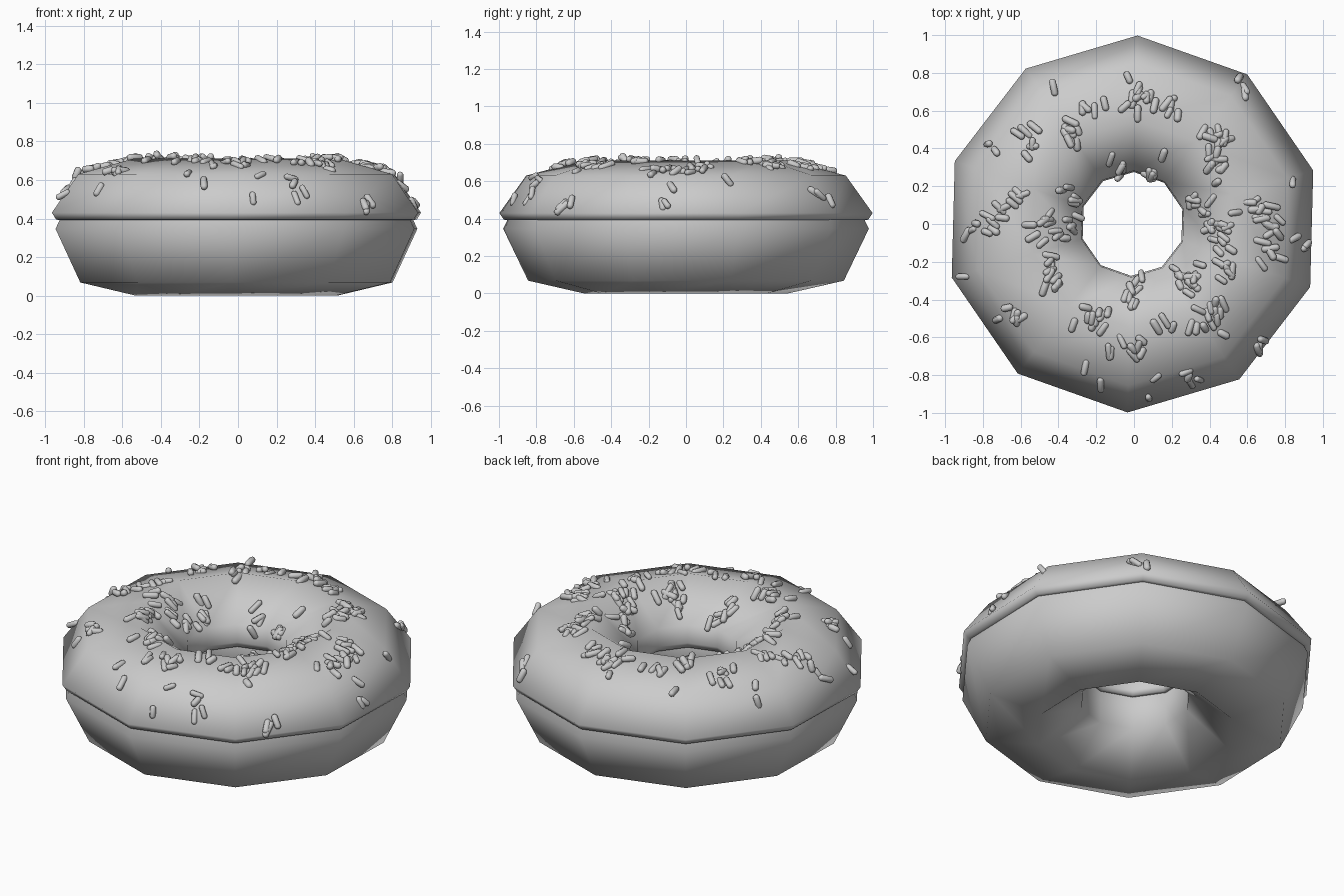
import bpy, bmesh, math, random
from mathutils import Vector, Matrix
from mathutils.bvhtree import BVHTree

if "Cube" in bpy.data.objects:
    bpy.data.objects.remove(bpy.data.objects["Cube"])

random.seed(7)
SIDES, TURN, CX = 10, math.radians(16.5), -0.008


def make_object(name, bm):
    mesh = bpy.data.meshes.new(name)
    bm.to_mesh(mesh)
    for p in mesh.polygons:
        p.use_smooth = True
    ob = bpy.data.objects.new(name, mesh)
    bpy.context.collection.objects.link(ob)
    return ob


def ring(profile):
    """Sweep a closed (radius, z) profile around the hole."""
    bm = bmesh.new()
    loops = []
    for i in range(SIDES):
        a = TURN + i * math.tau / SIDES
        loops.append([bm.verts.new((CX + r * math.cos(a), r * math.sin(a), z)) for r, z in profile])
    n = len(profile)
    for i in range(SIDES):
        p, q = loops[i], loops[(i + 1) % SIDES]
        for j in range(n):
            k = (j + 1) % n
            bm.faces.new((p[j], q[j], q[k], p[k]))
    bmesh.ops.recalc_face_normals(bm, faces=bm.faces)
    return bm


# Dough: ten sides around, seven around the tube
tube = [(0.623 + 0.355 * math.cos(k * math.tau / 7),
         0.35 + 0.355 * math.sin(k * math.tau / 7)) for k in range(7)]
low = min(z for r, z in tube)
dough = ring([(r, z - low) for r, z in tube])
make_object("dough", dough)
dough.free()

# Icing: shell over the upper half with a small lip
icing = ring([(0.945, 0.39), (0.975, 0.395), (0.998, 0.43), (0.855, 0.63), (0.55, 0.712),
              (0.282, 0.525), (0.275, 0.42), (0.283, 0.39), (0.31, 0.39),
              (0.31, 0.50), (0.545, 0.685), (0.835, 0.61)])
make_object("icing", icing)
surface = BVHTree.FromBMesh(icing)
icing.free()

# Sprinkle groups: x, y, count
groups = [
    (0, .65, 12), (.17, .63, 6), (-.33, .47, 11), (-.58, .43, 6), (-.2, .6, 4),
    (.45, .44, 12), (.45, .28, 7), (.33, .1, 7), (.45, -.02, 11), (.7, 0, 11),
    (.62, .1, 5), (.72, -.15, 4), (.48, -.25, 8), (.27, -.3, 14), (.42, -.5, 12),
    (.2, -.55, 4), (0, -.35, 9), (-.02, -.68, 8), (-.22, -.5, 10), (-.45, -.27, 10),
    (-.63, -.5, 7), (-.37, 0, 10), (-.5, -.03, 5), (-.73, .02, 7), (-.33, .17, 5),
    (.1, .29, 6), (-.1, .34, 4), (-.63, .17, 4), (.64, -.62, 5), (-.33, -.85, 4),
    (.1, -.88, 3), (.32, -.82, 4), (-.88, -.03, 3), (.91, -.1, 3), (.87, .2, 2),
    (-.4, .8, 1), (.57, .72, 3), (-.78, .45, 2), (-.87, -.28, 1), (-.2, -.77, 2)]


def add_capsule(bm, centre, axis, length, radius):
    made = bmesh.ops.create_uvsphere(bm, u_segments=8, v_segments=7, radius=radius)["verts"]
    half = length / 2 - radius
    for v in made:
        v.co.z += half if v.co.z > 0 else -half
    rot = axis.to_track_quat('Z', 'Y').to_matrix().to_4x4()
    bmesh.ops.transform(bm, matrix=Matrix.Translation(centre) @ rot, verts=made)


# Sprinkles lie on the icing, mostly pointing away from the hole
sprinkles = bmesh.new()
for gx, gy, count in groups:
    for _ in range(count):
        x, y = gx + random.gauss(0, 0.045), gy + random.gauss(0, 0.045)
        hit, normal, _, _ = surface.ray_cast(Vector((x, y, 2)), Vector((0, 0, -1)))
        if hit is None or hit.z < 0.45:
            continue
        out = Vector((x, y, 0)).normalized()
        along = (out - normal * out.dot(normal)).normalized()
        along = Matrix.Rotation(random.gauss(0, 0.5), 3, normal) @ along
        axis = (along + normal * random.gauss(0, 0.22)).normalized()
        add_capsule(sprinkles, hit + normal * random.uniform(-0.002, 0.014), axis,
                    random.uniform(0.065, 0.1), random.uniform(0.016, 0.02))
make_object("sprinkles", sprinkles)
sprinkles.free()
